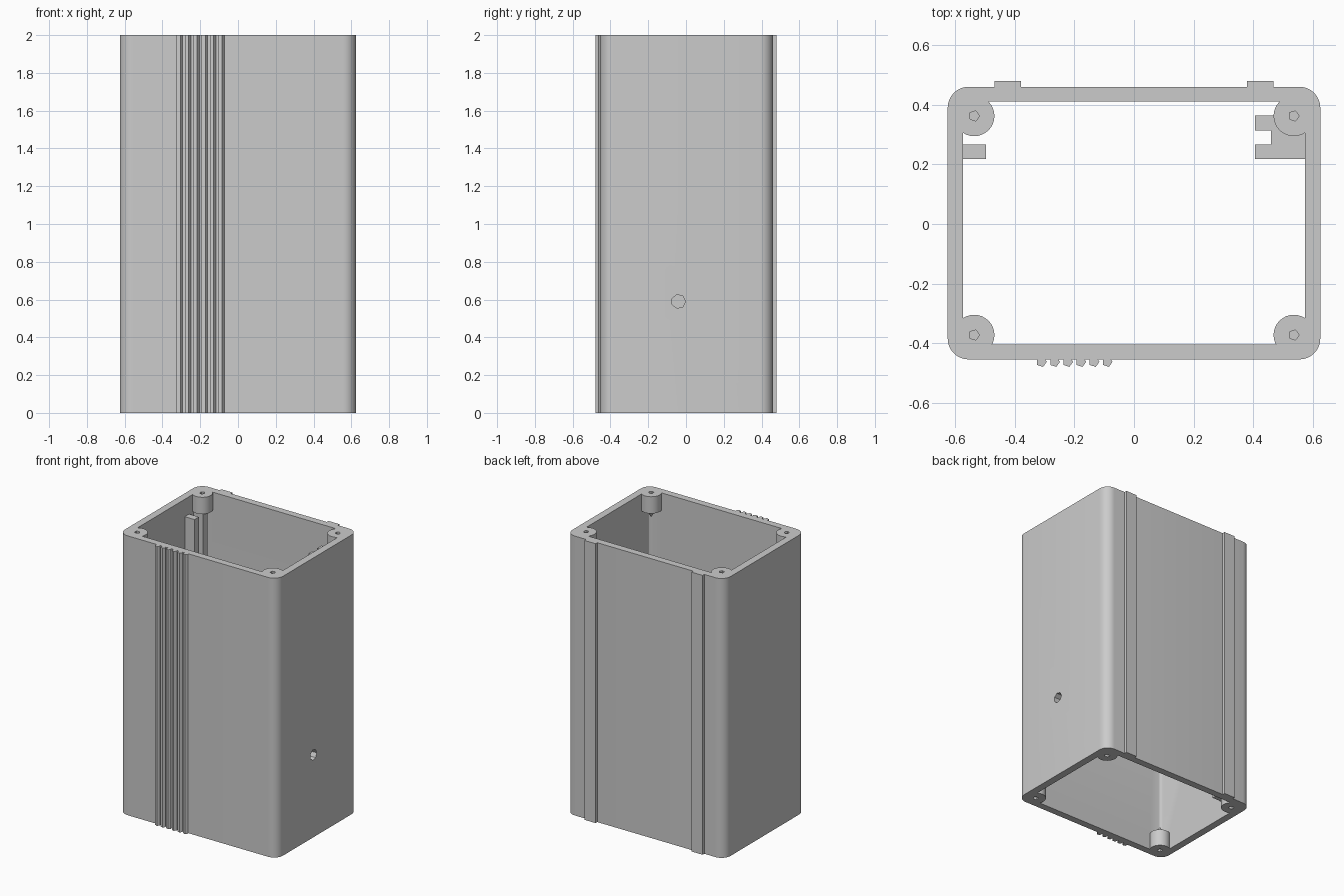
import bpy, bmesh, math

if "Cube" in bpy.data.objects:
    bpy.data.objects.remove(bpy.data.objects["Cube"])

H = 2.0
X_OUT, X_IN = 0.626, 0.574
Y_BACK, Y_FRONT = 0.461, -0.455
WALL = 0.05
BOSS_R, BOSS_H = 0.068, 0.12
BOSSES = [(x, y) for x in (-0.537, 0.537) for y in (-0.373, 0.363)]

grey = bpy.data.materials.new("plain grey")
grey.use_nodes = True
colour = (0.6, 0.6, 0.6, 1)
grey.diffuse_color = colour
grey.node_tree.nodes["Principled BSDF"].inputs["Base Color"].default_value = colour


def prism(name, outline, z0, z1):
    """Extrude a flat outline from z0 to z1."""
    bm = bmesh.new()
    face = bm.faces.new([bm.verts.new((x, y, z0)) for x, y in outline])
    ext = bmesh.ops.extrude_face_region(bm, geom=[face])
    for v in ext["geom"]:
        if isinstance(v, bmesh.types.BMVert):
            v.co.z = z1
    bmesh.ops.recalc_face_normals(bm, faces=bm.faces)
    mesh = bpy.data.meshes.new(name)
    bm.to_mesh(mesh)
    bm.free()
    mesh.materials.append(grey)
    obj = bpy.data.objects.new(name, mesh)
    bpy.context.collection.objects.link(obj)
    return obj


def circle(cx, cy, r, n):
    return [(cx + r * math.cos(math.tau * i / n), cy + r * math.sin(math.tau * i / n))
            for i in range(n)]


def rect(x0, x1, y0, y1):
    return [(x0, y0), (x1, y0), (x1, y1), (x0, y1)]


def rounded_rect(x0, x1, y0, y1, r, steps):
    corners = [(x1 - r, y1 - r), (x0 + r, y1 - r), (x0 + r, y0 + r), (x1 - r, y0 + r)]
    points = []
    for k, (cx, cy) in enumerate(corners):
        for i in range(steps + 1):
            a = math.pi / 2 * (k + i / steps)
            points.append((cx + r * math.cos(a), cy + r * math.sin(a)))
    return points


def combine(target, tool, operation):
    mod = target.modifiers.new("cut", 'BOOLEAN')
    mod.operation, mod.solver, mod.object = operation, 'EXACT', tool
    bpy.context.view_layer.objects.active = target
    bpy.ops.object.modifier_apply(modifier=mod.name)
    bpy.data.objects.remove(tool)


# Open tube with rounded corners
body = prism("enclosure_body", rounded_rect(-X_OUT, X_OUT, Y_FRONT, Y_BACK, 0.07, 8), 0, H)
cavity = prism("cavity", rounded_rect(-X_IN, X_IN, Y_FRONT + WALL, Y_BACK - WALL, 0.02, 3),
               -0.1, H + 0.1)
combine(body, cavity, 'DIFFERENCE')

# Screw bosses at both ends, each with a blind pilot hole
for x, y in BOSSES:
    for z0, z1, h0, h1 in ((0, BOSS_H, -0.05, 0.1), (H - BOSS_H, H, H - 0.1, H + 0.05)):
        combine(body, prism("boss", circle(x, y, BOSS_R, 32), z0, z1), 'UNION')
        combine(body, prism("pilot_hole", circle(x, y, 0.018, 5), h0, h1), 'DIFFERENCE')

# Cable hole through the left wall
hole = prism("cable_hole", circle(0, 0, 0.037, 7), -0.1, 0.1)
hole.rotation_euler = (math.pi / 2, 0, math.pi / 2)
hole.location = (0.6, -0.04, 0.59)
bpy.context.view_layer.update()
combine(body, hole, 'DIFFERENCE')

# Small cones closing the inner ends of the bosses
for x, y in BOSSES:
    for end, z, flip in (("lower", BOSS_H, 1), ("upper", H - BOSS_H, -1)):
        bpy.ops.mesh.primitive_cone_add(vertices=12, radius1=0.035, radius2=0.005, depth=0.05,
                                        location=(x, y, z + flip * 0.025),
                                        rotation=(0 if flip > 0 else math.pi, 0, 0))
        cone = bpy.context.object
        cone.name = end + "_boss_cone"
        cone.data.materials.append(grey)

# Mounting strips on the back
for name, x0, x1 in (("right_back_strip", -0.468, -0.38), ("left_back_strip", 0.38, 0.468)):
    prism(name, rect(x0, x1, Y_BACK, 0.48), 0, H)

# Grip ribs on the front
for i in range(6):
    prism("grip_rib", circle(-0.311 + i * 0.0442, -0.463, 0.018, 5), 0, H)

# Circuit board guides on the inner side walls
G0, G1 = 0.125, H - 0.125
for y in (0.218, 0.315):
    prism("right_board_guide", rect(-X_IN, -0.497, y, y + 0.049), G0, G1)
prism("left_board_guide", [(X_IN, 0.218), (X_IN, 0.364), (0.407, 0.364), (0.407, 0.315),
                           (0.46, 0.315), (0.46, 0.267), (0.407, 0.267), (0.407, 0.218)], G0, G1)

# Smooth the rounded corners and bosses, keep edges sharp
bpy.ops.object.select_all(action='DESELECT')
body.select_set(True)
bpy.context.view_layer.objects.active = body
bpy.ops.object.shade_smooth_by_angle(angle=math.radians(30))
